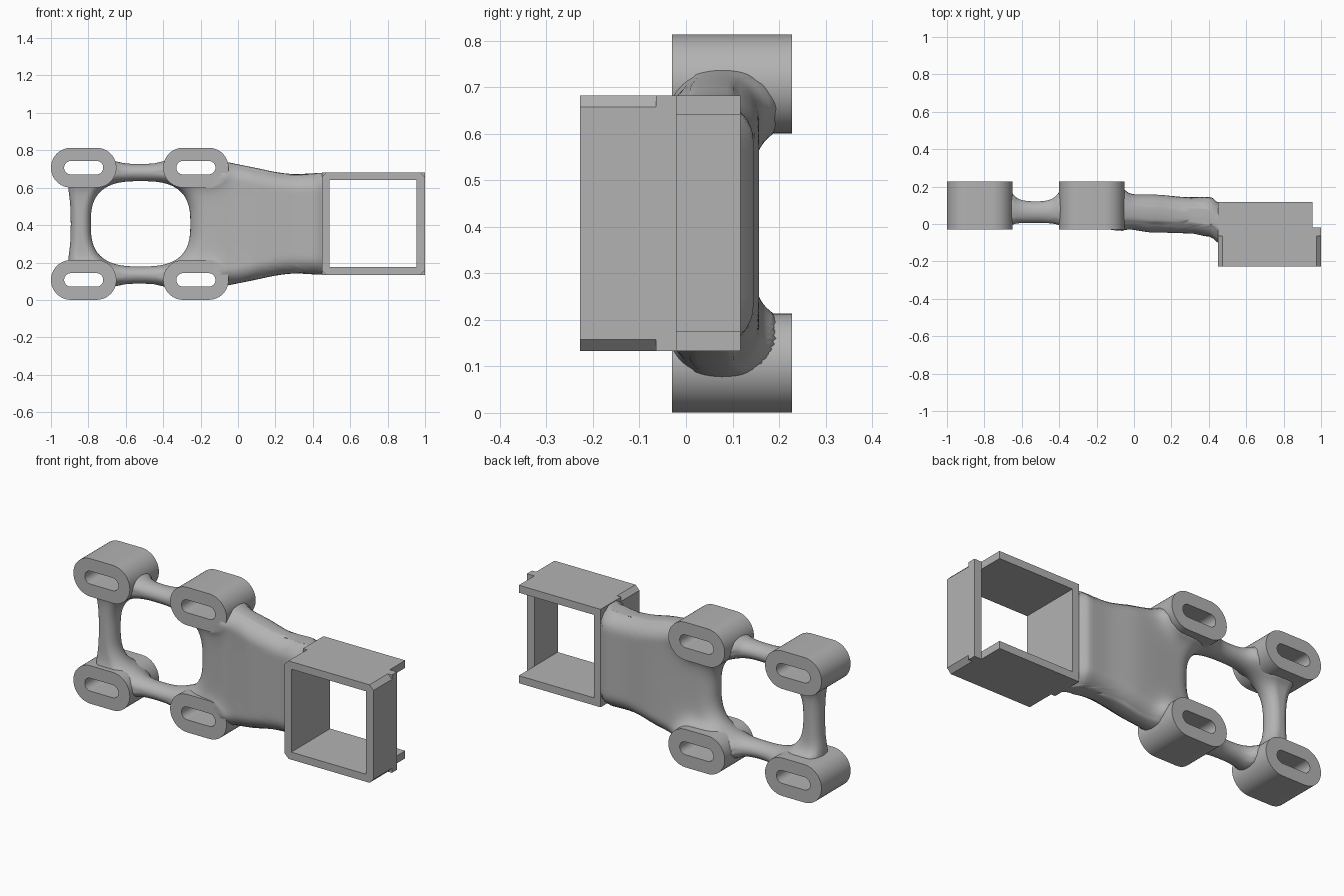
import bpy, bmesh, math
from mathutils import Vector, Matrix

if "Cube" in bpy.data.objects:
    bpy.data.objects.remove(bpy.data.objects["Cube"], do_unlink=True)

grey = bpy.data.materials.new("plain grey")
grey.use_nodes = True
grey.diffuse_color = (0.45, 0.45, 0.45, 1)
grey.node_tree.nodes["Principled BSDF"].inputs["Base Color"].default_value = (0.45, 0.45, 0.45, 1)

MID = 0.407                      # height of the symmetry plane
BOSS_X, BOSS_Z = (-0.825, -0.225), 0.3
STRAIGHT = 0.0685                # half length of a boss's straight part


def finish(name, bm, smooth=True, angle=40):
    bmesh.ops.remove_doubles(bm, verts=bm.verts, dist=1e-5)
    bmesh.ops.recalc_face_normals(bm, faces=bm.faces)
    mesh = bpy.data.meshes.new(name)
    bm.to_mesh(mesh)
    bm.free()
    mesh.materials.append(grey)
    ob = bpy.data.objects.new(name, mesh)
    bpy.context.collection.objects.link(ob)
    bpy.ops.object.select_all(action='DESELECT')
    ob.select_set(True)
    bpy.context.view_layer.objects.active = ob
    if smooth:
        bpy.ops.object.shade_smooth_by_angle(angle=math.radians(angle))
    return ob


def interp(table, x):
    for (x0, a), (x1, b) in zip(table, table[1:]):
        if x <= x1:
            k = max(0, (x - x0) / (x1 - x0))
            k = k * k * (3 - 2 * k)
            return a + (b - a) * k
    return table[-1][1]


def boss_distance(x, z):
    # distance from the centre line of the nearest slotted boss
    return min(math.hypot(max(abs(x - bx) - STRAIGHT, 0), abs(z) - BOSS_Z) for bx in BOSS_X)


# --- slotted bosses
def stadium(r, n=24):
    pts = []
    for side in (1, -1):
        for i in range(n + 1):
            a = math.pi * (i / n - 0.5)
            pts.append((side * (STRAIGHT + r * math.cos(a)), side * r * math.sin(a)))
    return pts


def slotted_boss(name, cx, cz):
    bm = bmesh.new()
    loops = [[bm.verts.new((cx + x, y, cz + z)) for x, z in stadium(r)]
             for r, y in ((0.1065, -0.03), (0.1065, 0.228), (0.036, 0.228), (0.036, -0.03))]
    n = len(loops[0])
    for k in range(4):
        a, b = loops[k], loops[(k + 1) % 4]
        for i in range(n):
            j = (i + 1) % n
            bm.faces.new((a[i], a[j], b[j], b[i]))
    finish(name, bm)


for end, bx in zip(("outer", "inner"), BOSS_X):
    for level, s in (("upper", 1), ("lower", -1)):
        slotted_boss(f"{level}_{end}_boss", bx, MID + s * BOSS_Z)

# --- organic arm: a rounded sheet between the window and the outer outline
END = 0.47
outline = [(END, 0.272), (0.4, 0.27), (0.3, 0.266), (0.2, 0.277), (0.1, 0.298), (0, 0.318),
           (-0.1, 0.337), (-0.2, 0.34), (-0.38, 0.336), (-0.45, 0.323), (-0.53, 0.32),
           (-0.6, 0.323), (-0.67, 0.336), (-0.77, 0.34), (-0.86, 0.325), (-0.908, 0.26),
           (-0.907, 0.19), (-0.897, 0.1), (-0.894, 0)]
front = [(-0.9, 0.01), (-0.3, 0.005), (-0.05, -0.025), (0.1, -0.045), (0.3, -0.05),
         (0.4, -0.067), (END, -0.11)]
back = [(-0.9, 0.12), (-0.5, 0.12), (-0.25, 0.14), (0.1, 0.157), (0.3, 0.143),
        (0.41, 0.145), (0.45, 0.116), (END, 0.1)]
rounding = [(-0.9, 0.047), (-0.4, 0.047), (-0.15, 0.09), (END, 0.09)]


def smooth_path(pts, steps):
    out = []
    p = [Vector(q) for q in pts]
    p = [2 * p[0] - p[1]] + p + [2 * p[-1] - p[-2]]
    for a, b, c, d in zip(p, p[1:], p[2:], p[3:]):
        for i in range(steps):
            t = i / steps
            out.append(0.5 * (2 * b + (c - a) * t + (2 * a - 5 * b + 4 * c - d) * t * t
                              + (3 * b - a - 3 * c + d) * t ** 3))
    return out + [p[-2]]


half = smooth_path(outline, 6)
edge = half + [Vector((v.x, -v.y)) for v in reversed(half[:-1])]
closing = [Vector((END, -0.272 + 0.544 * i / 20)) for i in range(1, 20)]
hole_c = Vector((-0.521, 0))


def hole_point(p):
    d = p - hole_c
    k = (abs(d.x / 0.266) ** 2.8 + abs(d.y / 0.228) ** 2.8) ** (-1 / 2.8)
    return hole_c + d * k


bm = bmesh.new()
ROWS = 30
stations = []
for p in edge + closing:
    q = hole_point(p)
    span = (p - q).length
    top, bottom = [], []
    for k in range(ROWS + 1):
        t = (1 - math.cos(math.pi * k / ROWS)) / 2
        v = q.lerp(p, t)
        x, z = v
        d = min(t * span, min((v - e).length for e in edge))
        r = interp(rounding, x)
        bulge = math.sqrt(max(0, 1 - (1 - min(d / r, 1)) ** 2))
        flare = math.exp(-max(boss_distance(x, z) - 0.107, 0) / 0.03)
        y0 = interp(front, x) - 0.012 * flare
        y1 = interp(back, x) + 0.045 * flare
        y, h = (y0 + y1) / 2, (y1 - y0) / 2 * bulge
        top.append(bm.verts.new((x, y + h, MID + z)))
        bottom.append(bm.verts.new((x, y - h, MID + z)))
    stations.append(top + bottom[::-1])
for a, b in zip(stations, stations[1:] + stations[:1]):
    for i in range(len(a)):
        j = (i + 1) % len(a)
        bm.faces.new((a[i], a[j], b[j], b[i]))
# keep the boss slots open
blocked = [v for v in bm.verts if boss_distance(v.co.x, v.co.z - MID) < 0.065]
bmesh.ops.remove_doubles(bm, verts=bm.verts, dist=1e-5)
blocked = [v for v in bm.verts if boss_distance(v.co.x, v.co.z - MID) < 0.065]
bmesh.ops.delete(bm, geom=blocked, context='VERTS')
finish("arm", bm, angle=60)


# --- square frame with chamfered front corners and an open rear side
def block(name, lo, hi, turn=0):
    bm = bmesh.new()
    lo, hi = Vector(lo), Vector(hi)
    bmesh.ops.create_cube(bm, size=1)
    size = Matrix.Diagonal((*(hi - lo), 1))
    bm.transform(Matrix.Translation((lo + hi) / 2) @ Matrix.Rotation(turn, 4, 'Y') @ size)
    return finish(name, bm, smooth=False)


X0, X1, Z0, Z1 = 0.448, 1.0, 0.133, 0.682
frame = block("square_frame", (X0, -0.228, Z0), (X1, 0.117, Z1))
cutters = [block("opening_cutter", (0.49, -0.5, 0.175), (0.955, 0.5, 0.64)),
           block("rear_cutter", (0.955, -0.02, 0), (1.2, 0.5, 1))]
c = 0.025 / math.sqrt(2)
for x in (X0, X1):
    for z in (Z0, Z1):
        cutters.append(block("corner_cutter", (x - c, -0.5, z - c), (x + c, -0.065, z + c), math.pi / 4))
for cutter in cutters:
    cutter.hide_render = True
    mod = frame.modifiers.new("cut", 'BOOLEAN')
    mod.operation, mod.solver, mod.object = 'DIFFERENCE', 'EXACT', cutter
    bpy.context.view_layer.objects.active = frame
    bpy.ops.object.modifier_apply(modifier=mod.name)
    bpy.data.objects.remove(cutter, do_unlink=True)
